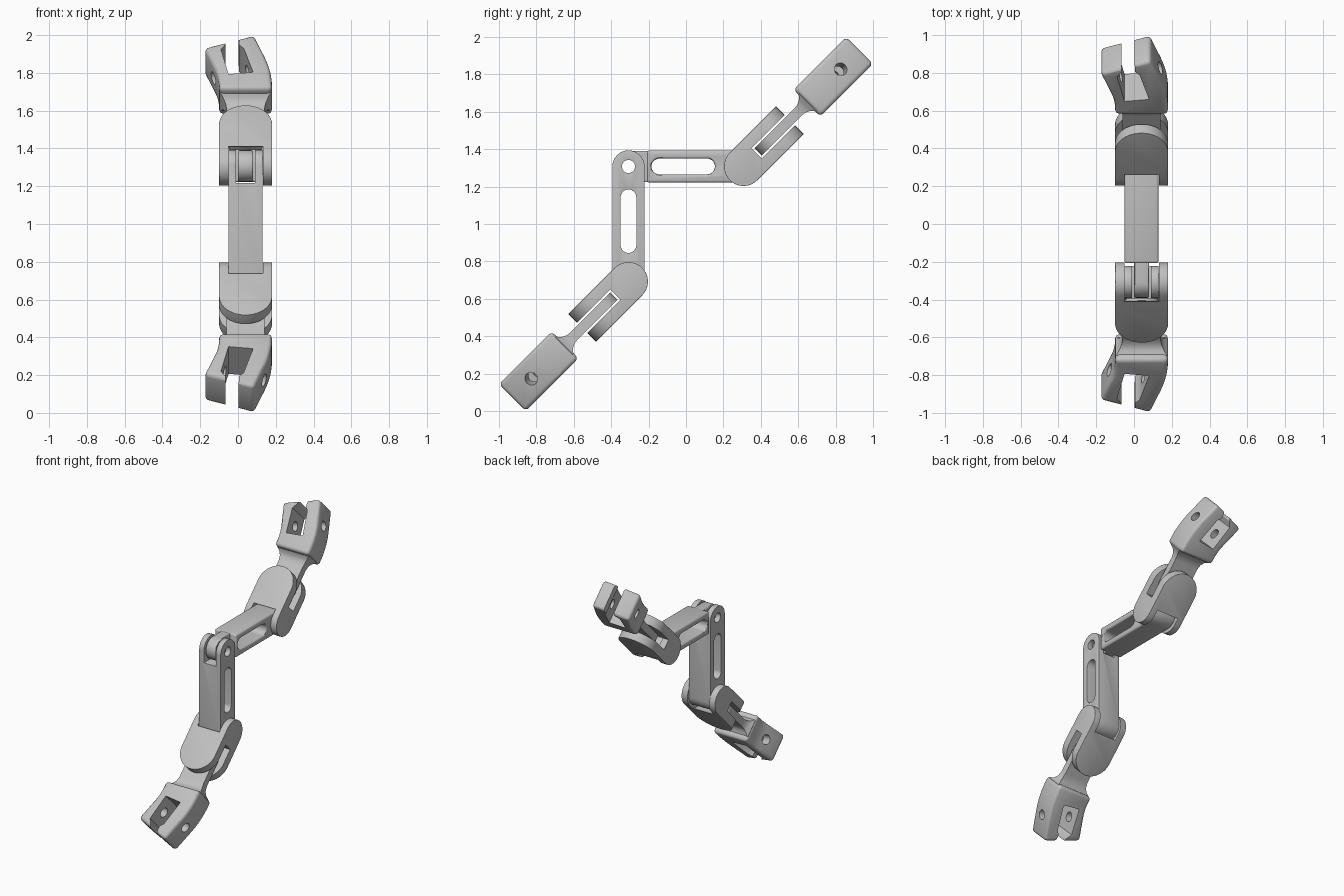
import bpy, bmesh
from math import sin, cos, pi, radians
from mathutils import Matrix

cube = bpy.data.objects.get("Cube")
if cube:
    bpy.data.objects.remove(cube, do_unlink=True)

grey = bpy.data.materials.new("light_grey")
grey.use_nodes = True
COLOUR = (0.53, 0.53, 0.53, 1)
grey.diffuse_color = COLOUR
grey.node_tree.nodes["Principled BSDF"].inputs["Base Color"].default_value = COLOUR


# Local frame of every part: X across, Y along the limb, Z through the limb
def arc(cx, cy, r, a0, a1, n=16):
    angles = [radians(a0 + (a1 - a0) * i / n) for i in range(n + 1)]
    return [(cx + r * cos(a), cy + r * sin(a)) for a in angles]


def stadium(y0, y1, r):
    return arc(y0, 0, r, 90, 270) + arc(y1, 0, r, -90, 90)


def rect(a0, a1, b0, b1):
    return [(a0, b0), (a1, b0), (a1, b1), (a0, b1)]


def prism(name, pts, axis, half):
    """Extrude an outline: (y, z) points along X, or (x, y) points along Z."""
    bm = bmesh.new()
    if axis == "X":
        verts = [bm.verts.new((-half, a, b)) for a, b in pts]
        step = (2 * half, 0, 0)
    else:
        verts = [bm.verts.new((a, b, -half)) for a, b in pts]
        step = (0, 0, 2 * half)
    face = bm.faces.new(verts)
    new = bmesh.ops.extrude_face_region(bm, geom=[face])["geom"]
    bmesh.ops.translate(bm, vec=step, verts=[v for v in new if isinstance(v, bmesh.types.BMVert)])
    bmesh.ops.recalc_face_normals(bm, faces=bm.faces)
    mesh = bpy.data.meshes.new(name)
    bm.to_mesh(mesh)
    bm.free()
    mesh.materials.append(grey)
    ob = bpy.data.objects.new(name, mesh)
    bpy.context.collection.objects.link(ob)
    return ob


def activate(ob):
    bpy.ops.object.select_all(action="DESELECT")
    ob.select_set(True)
    bpy.context.view_layer.objects.active = ob


def combine(ob, other, operation="DIFFERENCE"):
    activate(ob)
    mod = ob.modifiers.new("combine", "BOOLEAN")
    mod.operation, mod.object, mod.solver = operation, other, "EXACT"
    bpy.ops.object.modifier_apply(modifier=mod.name)
    bpy.data.objects.remove(other, do_unlink=True)


def bevel(ob, width, segments=3):
    activate(ob)
    mod = ob.modifiers.new("bevel", "BEVEL")
    mod.width, mod.segments = width, segments
    mod.limit_method, mod.angle_limit = "ANGLE", radians(40)
    bpy.ops.object.modifier_apply(modifier=mod.name)


def place(ob, y, z, angle):
    ob.matrix_world = Matrix.Translation((0.04, y, z)) @ Matrix.Rotation(radians(angle), 4, "X")
    activate(ob)
    bpy.ops.object.shade_smooth_by_angle(angle=radians(30))


LENGTH = 0.615
ELBOW_Y, ELBOW_Z = -0.3075, 1.3075
R = 0.086


# Forked link: rounded at both ends, split at the elbow
def forked_link(name):
    ob = prism(name, stadium(0, LENGTH, R), "X", 0.09)
    combine(ob, prism("cut", stadium(0.165, 0.42, 0.042), "X", 0.3))
    combine(ob, prism("cut", rect(-0.05, 0.05, -0.3, 0.09), "Z", 0.3))
    combine(ob, prism("cut", arc(0, 0, 0.035, 0, 345, 23), "X", 0.3))
    bevel(ob, 0.012)
    return ob


# Tongued link: square body with a thin rounded tongue at the elbow
def tongued_link(name):
    body = rect(0.1, 0.12, -R, R)
    outline = [body[3], body[0]] + arc(LENGTH, 0, R, -90, 90)
    ob = prism(name, outline, "X", 0.09)
    combine(ob, prism("cut", stadium(0.165, 0.42, 0.042), "X", 0.3))
    tongue = prism("tongue", arc(0, 0, R - 0.003, 90, 270) + [(0.117, -0.083), (0.117, 0.083)], "X", 0.04)
    combine(tongue, prism("cut", arc(0, 0, 0.035, 0, 345, 23), "X", 0.3))
    bevel(ob, 0.012)
    bevel(tongue, 0.008)
    combine(ob, tongue, "UNION")
    return ob


# Knuckle: two forks at right angles to each other
def knuckle(name):
    ob = prism(name, arc(0, 0, 0.104, 90, 270) + [(0.4, -0.104), (0.4, 0.104)], "X", 0.14)
    rounded = arc(0, 0.21, 0.14, 0, 180, 24) + [(-0.14, -0.2), (0.14, -0.2)]
    widened = [(x * 1.0, y) for x, y in rounded]
    combine(ob, prism("cut", widened, "Z", 0.3), "INTERSECT")
    bevel(ob, 0.02)
    hollow = arc(0, 0, 0.112, -90, 90) + [(-0.3, 0.112), (-0.3, -0.112)]
    combine(ob, prism("cut", hollow, "X", 0.0915))
    combine(ob, prism("cut", rect(0.1, 0.6, -0.038, 0.038), "X", 0.3))
    return ob


# Claw: bent two-tine clip on a thin neck that flares into the block
def claw(name):
    start, bend, tilt, straight = 0.51, 0.5, 20, 0.165
    centre = 0 - bend
    run = (-straight * sin(radians(tilt)), straight * cos(radians(tilt)))
    right = arc(centre, start, bend + 0.14, 0, tilt, 8)
    left = arc(centre, start, bend - 0.14, tilt, 0, 8)
    tips = [(x + run[0], y + run[1]) for x, y in (right[-1], left[0])]
    ob = prism(name, [(-0.14, 0.48), (0.14, 0.48)] + right + tips + left, "Z", 0.102)
    bevel(ob, 0.022)
    # clip opening with narrowed lips
    opening = [(-0.09, 0.585), (0.04, 0.6), (-0.01, 0.78), (-0.035, 0.805),
               (-0.04, 1), (-0.105, 1), (-0.105, 0.81), (-0.13, 0.77)]
    combine(ob, prism("cut", opening, "Z", 0.3))
    # pin hole square to the tines
    hole = prism("cut", arc(0, 0, 0.035, 0, 345, 23), "X", 0.4)
    hole.data.transform(Matrix.Translation((-0.04, 0.695, 0)) @ Matrix.Rotation(radians(16), 4, "Z"))
    combine(ob, hole)
    # neck: side profile with fillets, trimmed by a rounded plan outline
    upper = [(0.1, 0.027), (0.41, 0.027), (0.44, 0.031), (0.465, 0.044), (0.482, 0.066), (0.52, 0.066)]
    neck = prism("neck", upper + [(y, -z) for y, z in reversed(upper)], "X", 0.2)
    flare = [(0.1, 0.4), (0.106, 0.44), (0.118, 0.465), (0.135, 0.485), (0.135, 0.53)]
    plan = arc(0, 0.21, 0.1, 180, 360) + flare + [(-x, y) for x, y in reversed(flare)]
    combine(neck, prism("cut", plan, "Z", 0.3), "INTERSECT")
    combine(ob, neck, "UNION")
    return ob


# Assemble the limb: lower half hangs from the elbow, upper half reaches back
place(forked_link("lower_link"), ELBOW_Y, ELBOW_Z, -90)
place(tongued_link("upper_link"), ELBOW_Y, ELBOW_Z, 0)
for side, y, z, angle in (("lower", ELBOW_Y, ELBOW_Z - LENGTH, 225),
                          ("upper", ELBOW_Y + LENGTH, ELBOW_Z, 45)):
    place(knuckle(side + "_knuckle"), y, z, angle)
    place(claw(side + "_claw"), y, z, angle)
